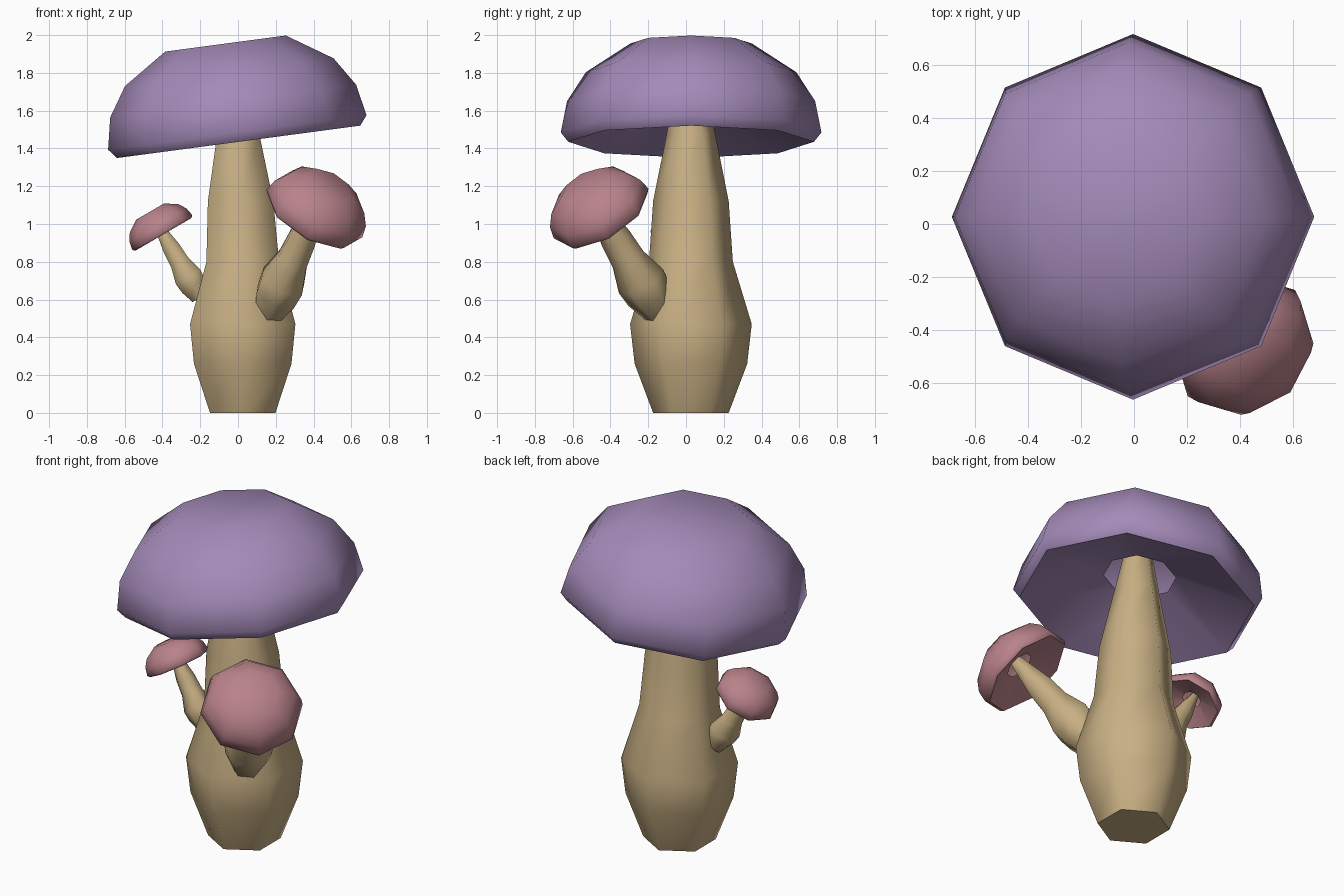
import bpy, math
from mathutils import Vector

if "Cube" in bpy.data.objects:
    bpy.data.objects.remove(bpy.data.objects["Cube"])


def material(name, rgb):
    m = bpy.data.materials.new(name)
    m.diffuse_color = (*rgb, 1)
    m.use_nodes = True
    m.node_tree.nodes["Principled BSDF"].inputs["Base Color"].default_value = m.diffuse_color
    return m


purple = material("purple cap", (0.371, 0.255, 0.479))
pink = material("pink cap", (0.485, 0.225, 0.256))
tan = material("tan stem", (0.578, 0.434, 0.231))


def lathe(name, rings, sides, start, mat, close_start):
    """Join polygon rings (centre, rotation, radius) into a smooth skin."""
    verts, faces = [], []
    for centre, rot, r in rings:
        for i in range(sides):
            a = start + 2 * math.pi * i / sides
            verts.append(centre + rot @ Vector((r * math.cos(a), r * math.sin(a), 0)))
    for k in range(len(rings) - 1):
        for i in range(sides):
            j = (i + 1) % sides
            faces.append((k * sides + i, k * sides + j,
                          (k + 1) * sides + j, (k + 1) * sides + i))
    n = len(verts)
    faces.append(tuple(range(n - sides, n)))
    if close_start:
        faces.append(tuple(reversed(range(sides))))
    me = bpy.data.meshes.new(name)
    me.from_pydata(verts, [], faces)
    me.materials.append(mat)
    ob = bpy.data.objects.new(name, me)
    bpy.context.collection.objects.link(ob)
    bpy.ops.object.select_all(action='DESELECT')
    ob.select_set(True)
    bpy.context.view_layer.objects.active = ob
    bpy.ops.object.shade_smooth_by_angle(angle=math.radians(64))
    return ob


# (radius, height): hollow underside with a hole for the stem, lip, dome
CAP = [(0.20, 0.168), (0.65, 0.0), (0.69, 0.05), (0.657, 0.217),
       (0.557, 0.372), (0.322, 0.525)]
# (radius, height): bulging stem, the cap's rim lies at height 1.435
STEM = [(0.20, 0.0), (0.298, 0.26), (0.322, 0.47), (0.222, 0.80),
        (0.20, 1.12), (0.128, 1.48), (0.078, 1.74)]


def cap(name, base, axis, scale, mat):
    axis = Vector(axis).normalized()
    rot = Vector((0, 0, 1)).rotation_difference(axis)
    rings = [(Vector(base) + axis * h * scale, rot, r * scale) for r, h in CAP]
    return lathe(name, rings, 8, 0, mat, False)


def stem(name, foot, top, scale):
    foot, top = Vector(foot), Vector(top)
    rot = Vector((0, 0, 1)).rotation_difference((top - foot).normalized())
    rings = [(foot.lerp(top, h / 1.435), rot, r * scale) for r, h in STEM]
    return lathe(name, rings, 6, math.radians(30), tan, True)


# main mushroom: upright stem whose rings stay level, drifting slightly left
level = Vector((0, 0, 1)).rotation_difference(Vector((0, 0, 1)))
rings = [(Vector((0.025 - 0.035 * max(0, h - 0.8), 0.026, h)), level, r) for r, h in STEM]
lathe("main_stem", rings, 6, math.radians(30), tan, True)
cap("main_cap", (0.003, 0.027, 1.435), (-0.132, 0, 0.991), 1.0, purple)

# larger side mushroom, leaning front right
stem("right_stem", (0.16, -0.14, 0.53), (0.396, -0.44, 1.04), 0.415)
cap("right_cap", (0.396, -0.44, 1.04), (0.44, -0.46, 0.77), 0.413, pink)

# smaller side mushroom, leaning left
stem("left_stem", (-0.20, 0.0, 0.61), (-0.395, 0.0, 0.945), 0.27)
cap("left_cap", (-0.395, -0.005, 0.945), (-0.5, 0, 0.86), 0.266, pink)
